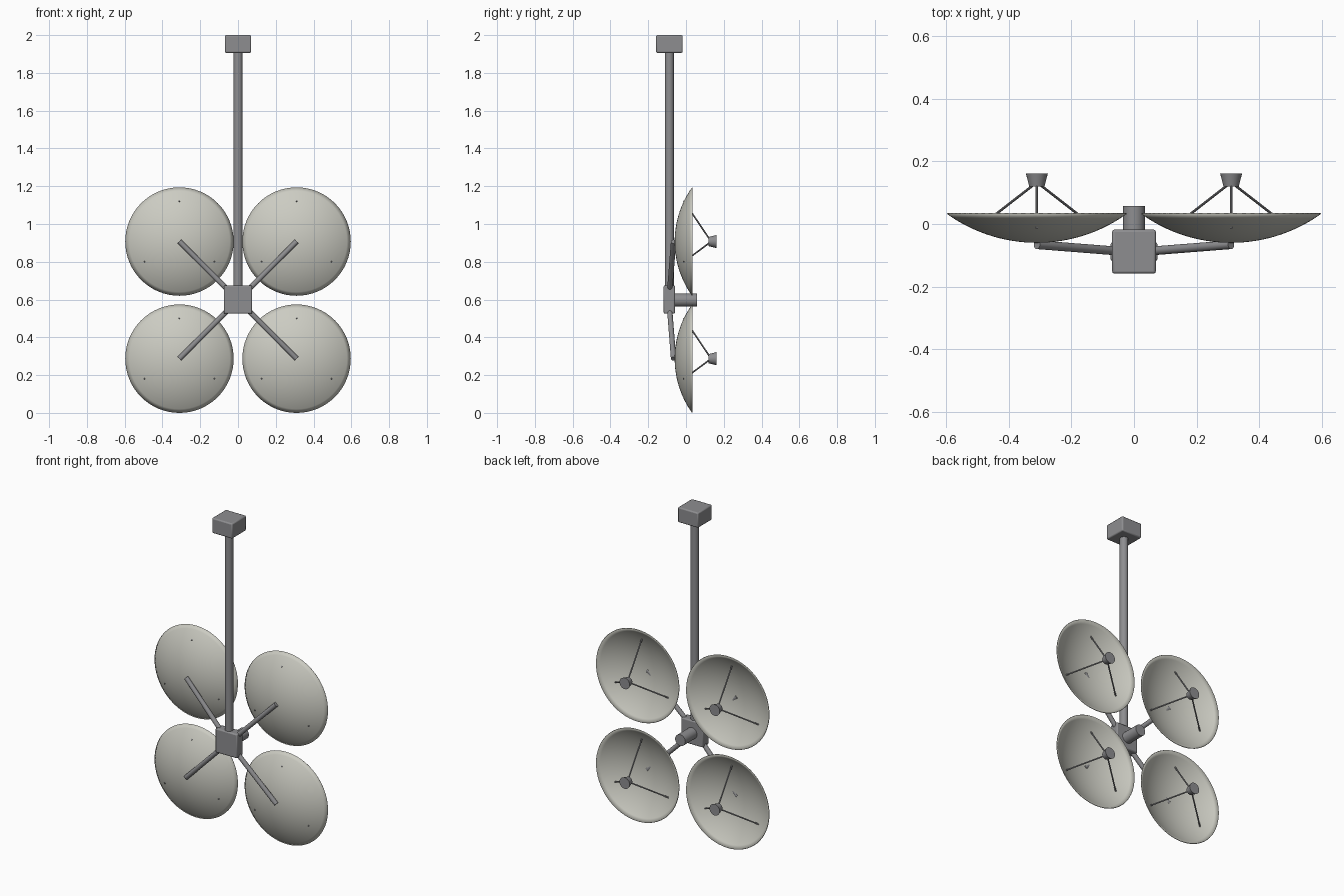
import bpy
import bmesh
import math
from mathutils import Vector

cube = bpy.data.objects.get("Cube")
if cube:
    bpy.data.objects.remove(cube, do_unlink=True)


def material(name, rgb):
    m = bpy.data.materials.new(name)
    m.use_nodes = True
    m.diffuse_color = (*rgb, 1)
    m.node_tree.nodes["Principled BSDF"].inputs["Base Color"].default_value = (*rgb, 1)
    return m


SHELL = material("pale dish grey", (0.60, 0.60, 0.54))
METAL = material("metal grey", (0.27, 0.27, 0.28))


def finish(ob, name, mat):
    ob.name = name
    ob.data.name = name
    ob.data.materials.append(mat)
    bpy.ops.object.select_all(action="DESELECT")
    ob.select_set(True)
    bpy.context.view_layer.objects.active = ob
    bpy.ops.object.shade_smooth_by_angle(angle=math.radians(35))
    return ob


def rod(name, a, b, r1, r2=None, sides=24):
    """Round bar or cone from point a to point b."""
    a, b = Vector(a), Vector(b)
    d = b - a
    bpy.ops.mesh.primitive_cone_add(
        vertices=sides, radius1=r1, radius2=r1 if r2 is None else r2,
        depth=d.length, location=(a + b) / 2,
        rotation=d.to_track_quat("Z", "Y").to_euler())
    return finish(bpy.context.object, name, METAL)


def box(name, center, size):
    bpy.ops.mesh.primitive_cube_add(size=1, location=center)
    ob = bpy.context.object
    ob.scale = size
    bpy.ops.object.transform_apply(location=False, rotation=False, scale=True)
    bev = ob.modifiers.new("soft edges", "BEVEL")
    bev.width = 0.007
    bev.segments = 2
    return finish(ob, name, METAL)


R, DEPTH, BOTTOM = 0.287, 0.092, -0.06
BALL = (R * R + DEPTH * DEPTH) / (2 * DEPTH)


def bowl_y(r):
    return BOTTOM + BALL - math.sqrt(BALL * BALL - r * r)


def dish(name, x, z):
    """Shallow spherical bowl opening toward +y."""
    bm = bmesh.new()
    rings = 14
    line = [bm.verts.new((R * i / rings, bowl_y(R * i / rings), 0))
            for i in range(rings + 1)]
    edges = [bm.edges.new(p) for p in zip(line, line[1:])]
    bmesh.ops.spin(bm, geom=line + edges, cent=(0, 0, 0), axis=(0, 1, 0),
                   angle=math.tau, steps=64)
    bmesh.ops.remove_doubles(bm, verts=bm.verts, dist=0.0001)
    bmesh.ops.recalc_face_normals(bm, faces=bm.faces)
    # Inner side faces +y, so the thickness grows inward
    if sum(f.normal.y for f in bm.faces) < 0:
        bmesh.ops.reverse_faces(bm, faces=bm.faces)
    me = bpy.data.meshes.new(name)
    bm.to_mesh(me)
    bm.free()
    ob = bpy.data.objects.new(name, me)
    bpy.context.collection.objects.link(ob)
    ob.location = (x, 0, z)
    sol = ob.modifiers.new("thickness", "SOLIDIFY")
    sol.thickness = 0.004
    sol.offset = 1
    finish(ob, name, SHELL)


# Mast, ceiling block, hub and rear stub
HUB_Z, MAST_Y = 0.597, -0.088
rod("mast", (0, MAST_Y, HUB_Z), (0, MAST_Y, 1.93), 0.024, sides=32)
box("top_block", (0, MAST_Y, 1.953), (0.14, 0.14, 0.094))
box("hub", (0, MAST_Y, HUB_Z + 0.003), (0.15, 0.06, 0.15))
rod("rear_stub", (0, MAST_Y, HUB_Z), (0, 0.057, HUB_Z), 0.035, sides=32)

# Four dishes, each with an arm and a feed on a tripod
for side, sx in (("left", 1), ("right", -1)):
    for level, sz in (("upper", 1), ("lower", -1)):
        tag = f"{level}_{side}"
        x, z = sx * 0.31, HUB_Z + sz * 0.31
        dish(f"dish_{tag}", x, z)
        rod(f"arm_{tag}", (sx * 0.03, MAST_Y, HUB_Z + sz * 0.03),
            (x, -0.066, z), 0.014, sides=16)
        rod(f"feed_horn_{tag}", (x, 0.119, z), (x, 0.161, z), 0.024, 0.035)
        for i in range(3):
            a = math.radians(90 + 120 * i)
            c, s = math.cos(a), math.sin(a)
            r = 0.216
            rod(f"feed_strut_{tag}_{i + 1}", (x + r * c, bowl_y(r) - 0.002, z + r * s),
                (x + 0.012 * c, 0.125, z + 0.012 * s), 0.0042, sides=10)
